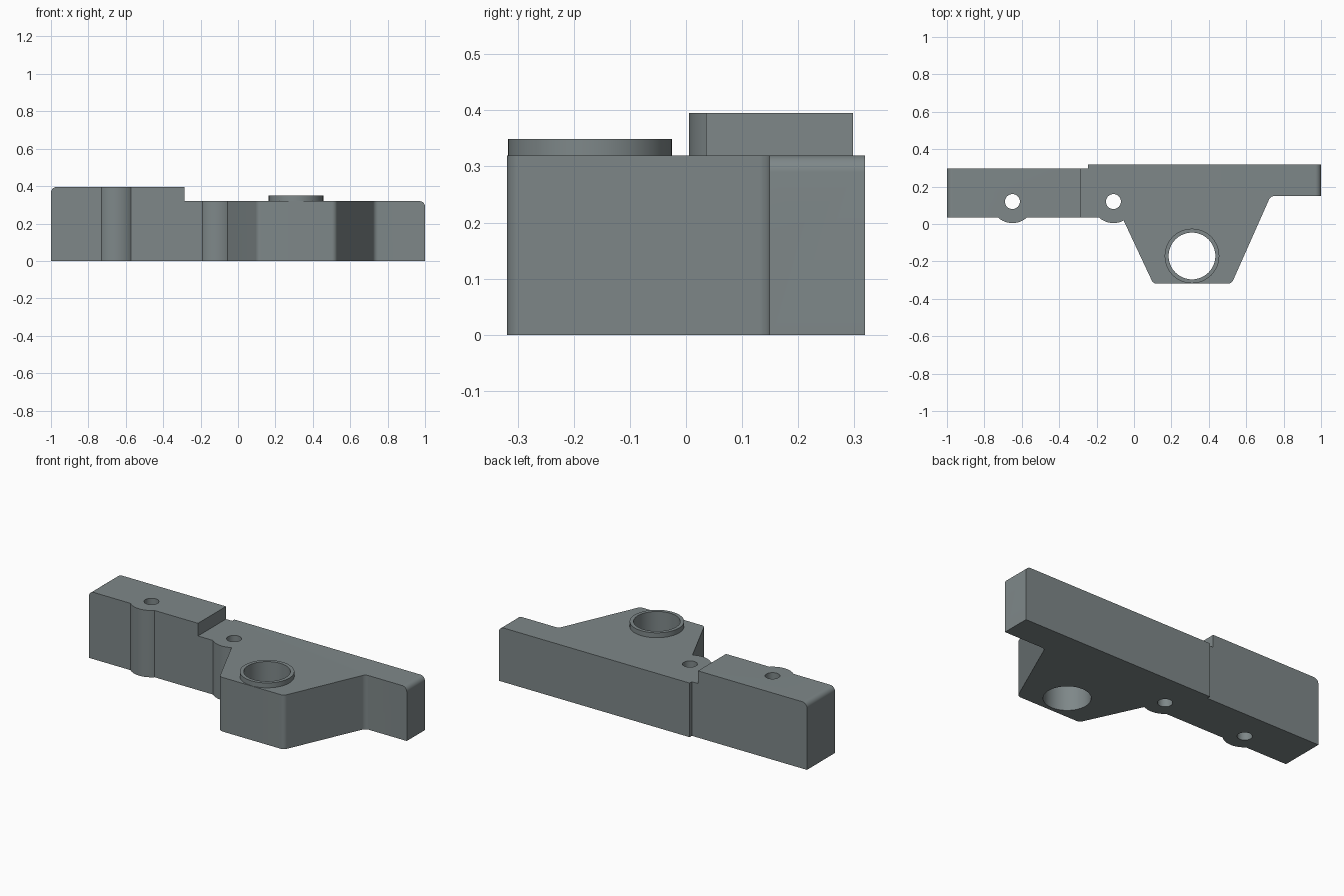
import bpy, bmesh, math
from mathutils import Vector

if "Cube" in bpy.data.objects:
    bpy.data.objects.remove(bpy.data.objects["Cube"])

steel = bpy.data.materials.new("grey steel")
steel.diffuse_color = (0.21, 0.245, 0.25, 1)
steel.use_nodes = True
steel.node_tree.nodes["Principled BSDF"].inputs["Base Color"].default_value = steel.diffuse_color


def rounded(points, steps=8):
    """Outline from (x, y, fillet radius) corners."""
    out = []
    for i, (x, y, r) in enumerate(points):
        p = Vector((x, y))
        if r == 0:
            out.append(p)
            continue
        a = (Vector(points[i - 1][:2]) - p).normalized()
        b = (Vector(points[(i + 1) % len(points)][:2]) - p).normalized()
        half = math.acos(max(-1, min(1, a.dot(b)))) / 2
        centre = p + (a + b).normalized() * (r / math.sin(half))
        start = p + a * (r / math.tan(half)) - centre
        end = p + b * (r / math.tan(half)) - centre
        for k in range(steps + 1):
            out.append(centre + start.lerp(end, k / steps).normalized() * r)
    return out


def arc(cx, cy, r, a0, a1, steps=16):
    """Arc points between two angles, as sharp outline corners."""
    return [(cx + r * math.cos(a0 + (a1 - a0) * k / steps),
             cy + r * math.sin(a0 + (a1 - a0) * k / steps), 0)
            for k in range(steps + 1)]


def prism(name, outline, lo, hi, along_y=False):
    """Closed prism from an outline along z, or an (x, z) profile along y."""
    bm = bmesh.new()
    place = (lambda p, d: (p.x, d, p.y)) if along_y else (lambda p, d: (p.x, p.y, d))
    low = [bm.verts.new(place(p, lo)) for p in outline]
    high = [bm.verts.new(place(p, hi)) for p in outline]
    bm.faces.new(low[::-1])
    bm.faces.new(high)
    for i in range(len(low)):
        bm.faces.new((low[i - 1], low[i], high[i], high[i - 1]))
    bmesh.ops.recalc_face_normals(bm, faces=bm.faces[:])
    mesh = bpy.data.meshes.new(name)
    bm.to_mesh(mesh)
    bm.free()
    mesh.materials.append(steel)
    ob = bpy.data.objects.new(name, mesh)
    bpy.context.collection.objects.link(ob)
    return ob


def cylinder(name, x, y, r, lo, hi, sides):
    ring = [Vector((x + r * math.cos(math.tau * k / sides),
                    y + r * math.sin(math.tau * k / sides))) for k in range(sides)]
    return prism(name, ring, lo, hi)


def combine(target, tool, operation):
    mod = target.modifiers.new(operation.lower(), "BOOLEAN")
    mod.operation, mod.solver, mod.object = operation, "EXACT", tool
    bpy.context.view_layer.objects.active = target
    bpy.ops.object.modifier_apply(modifier=mod.name)
    bpy.data.objects.remove(tool)


# Plan outline: straight bar, two bulges around the screw holes, tapered lug
HOLES = (-0.65, -0.11)
HOLE_Y, BULGE, FRONT = 0.12, 0.115, 0.036
a = math.asin((FRONT - HOLE_Y) / BULGE)
lug_meet = math.atan2(0.02 - HOLE_Y, -0.056 - HOLES[1])
plan = [(-1, 0.298, 0), (-1, FRONT, 0)]
plan += arc(HOLES[0], HOLE_Y, BULGE, -math.pi - a, a)
plan += arc(HOLES[1], HOLE_Y, BULGE, -math.pi - a, lug_meet)
plan += [(0.103, -0.319, 0.03), (0.522, -0.319, 0.03), (0.73, 0.149, 0.03),
         (1, 0.149, 0), (1, 0.319, 0), (-0.247, 0.319, 0), (-0.247, 0.298, 0)]
body = prism("bracket_body", rounded(plan), 0, 0.6)

# Side profile: raised left block and rounded top ends
profile = [(-1, 0, 0), (1, 0, 0), (1, 0.32, 0.03), (-0.287, 0.32, 0),
           (-0.287, 0.395, 0), (-1, 0.395, 0.03)]
combine(body, prism("profile", rounded(profile), -0.6, 0.6, True), "INTERSECT")

# Raised collar and through holes
combine(body, cylinder("collar", 0.31, -0.171, 0.146, 0.2, 0.349, 64), "UNION")
combine(body, cylinder("bore", 0.31, -0.171, 0.125, -0.1, 0.6, 64), "DIFFERENCE")
for x in HOLES:
    combine(body, cylinder("screw_hole", x, HOLE_Y, 0.04, -0.1, 0.6, 32), "DIFFERENCE")

bpy.ops.object.select_all(action="DESELECT")
body.select_set(True)
bpy.context.view_layer.objects.active = body
bpy.ops.object.shade_smooth_by_angle(angle=math.radians(25))
